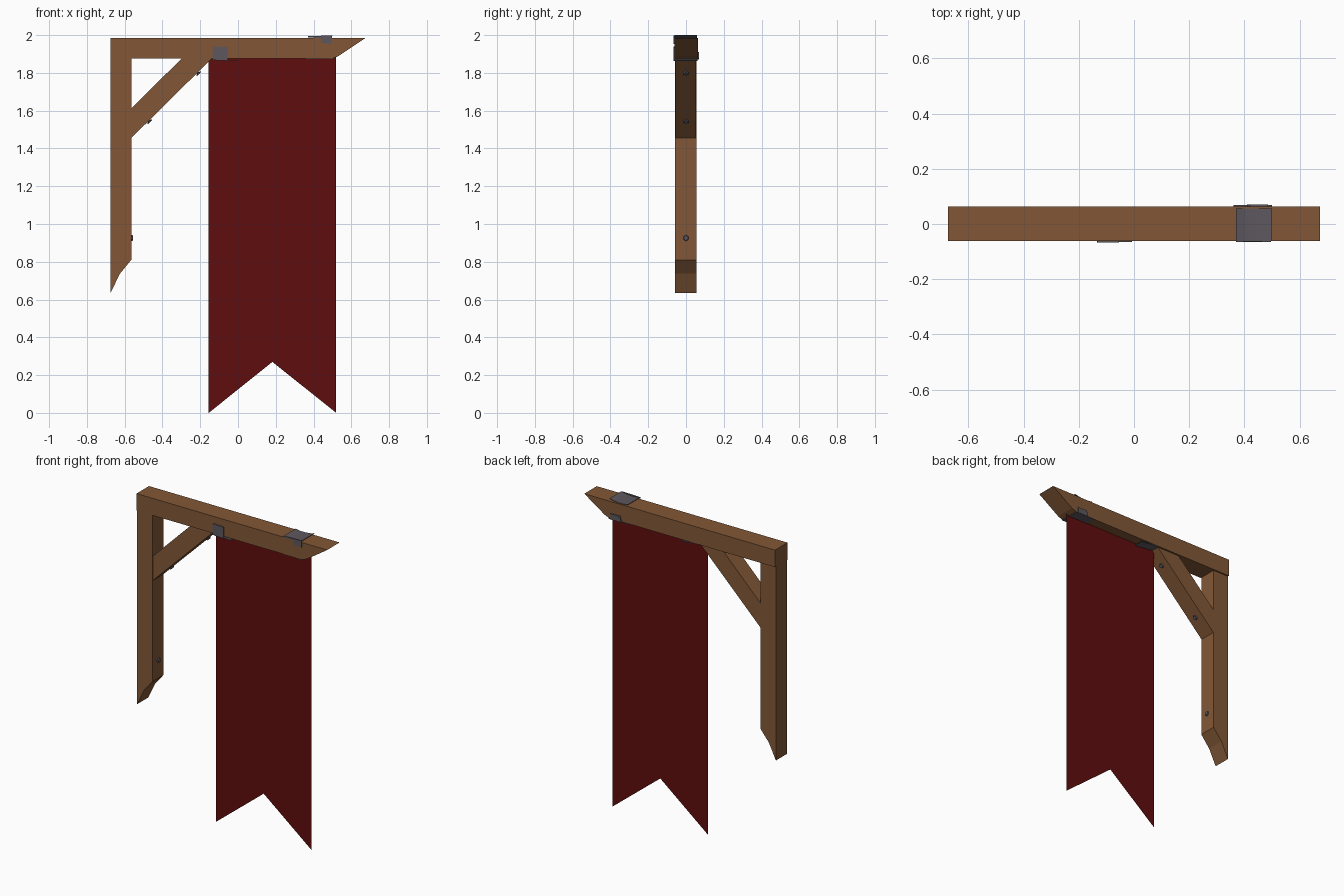
import bpy, bmesh, math
from mathutils import Vector, Matrix

if "Cube" in bpy.data.objects:
    bpy.data.objects.remove(bpy.data.objects["Cube"])


def material(name, rgb):
    m = bpy.data.materials.new(name)
    m.diffuse_color = (*rgb, 1)
    m.use_nodes = True
    m.node_tree.nodes["Principled BSDF"].inputs["Base Color"].default_value = m.diffuse_color
    return m


WOOD = material("brown wood", (0.225, 0.097, 0.037))
CLOTH = material("dark red cloth", (0.115, 0.004, 0.004))
IRON = material("grey iron", (0.11, 0.097, 0.11))


def finish(name, bm, mat):
    bmesh.ops.recalc_face_normals(bm, faces=bm.faces)
    me = bpy.data.meshes.new(name)
    bm.to_mesh(me)
    bm.free()
    me.materials.append(mat)
    ob = bpy.data.objects.new(name, me)
    bpy.context.collection.objects.link(ob)
    return ob


def prism(name, profile, y0, y1, mat):
    """Extrude an x-z outline from y0 to y1."""
    bm = bmesh.new()
    face = bm.faces.new([bm.verts.new((x, y0, z)) for x, z in profile])
    ext = bmesh.ops.extrude_face_region(bm, geom=[face])
    verts = [v for v in ext["geom"] if isinstance(v, bmesh.types.BMVert)]
    bmesh.ops.translate(bm, verts=verts, vec=(0, y1 - y0, 0))
    return finish(name, bm, mat)


def strip(name, line, y0, y1, t=0.003):
    """Thin bent iron sheet following an x-z line."""
    outline = line + [(x, z - t) for x, z in reversed(line)]
    return prism(name, outline, y0, y1, IRON)


def nail(name, pos, direction):
    """Six sided nail head on a short shank."""
    bm = bmesh.new()
    turn = Vector(direction).to_track_quat('Z', 'Y').to_matrix().to_4x4()
    for r, d, h in ((0.008, 0.015, -0.004), (0.016, 0.007, 0.006)):
        bmesh.ops.create_cone(bm, cap_ends=True, segments=6, radius1=r, radius2=r * 0.8, depth=d,
                              matrix=Matrix.Translation(pos) @ turn @ Matrix.Translation((0, 0, h)))
    finish(name, bm, IRON)


# Timber frame
prism("beam", [(-0.675, 1.985), (0.675, 1.985), (0.53, 1.888), (0.50, 1.876), (-0.675, 1.876)],
      -0.062, 0.064, WOOD)
prism("post", [(-0.675, 1.88), (-0.565, 1.88), (-0.565, 0.81), (-0.625, 0.737), (-0.675, 0.635)],
      -0.057, 0.055, WOOD)
prism("brace", [(-0.57, 1.45), (-0.57, 1.606), (-0.295, 1.88), (-0.135, 1.88)],
      -0.055, 0.053, WOOD)

# Swallow-tailed banner, a single sheet
bm = bmesh.new()
outline = [(-0.155, 1.878), (-0.155, 0.0), (0.182, 0.27), (0.52, 0.0), (0.52, 1.885)]
bm.faces.new([bm.verts.new((x, 0, z)) for x, z in outline])
finish("banner", bm, CLOTH)

# Iron clip over the beam, with a front tab
strip("top_clip", [(0.37, 1.995), (0.40, 1.989), (0.44, 1.989), (0.475, 1.993), (0.50, 2.0)], -0.062, 0.057)
prism("top_clip_tab", [(0.44, 1.958), (0.495, 1.953), (0.497, 1.998), (0.37, 1.995), (0.37, 1.987), (0.44, 1.985)],
      -0.066, -0.061, IRON)

# Iron clips under the beam, one tabbed in front and one behind
strip("inner_clip", [(-0.135, 1.877), (-0.10, 1.876), (-0.05, 1.869), (-0.008, 1.867)], -0.066, 0.062)
prism("inner_clip_tab", [(-0.135, 1.868), (-0.055, 1.864), (-0.055, 1.937), (-0.133, 1.94)],
      -0.067, -0.061, IRON)
strip("outer_clip", [(0.36, 1.876), (0.42, 1.877), (0.46, 1.876), (0.50, 1.875)], -0.062, 0.068)
prism("outer_clip_tab", [(0.41, 1.873), (0.485, 1.873), (0.485, 1.91), (0.42, 1.91)],
      0.063, 0.070, IRON)

# Nails in the brace and post
nail("brace_nail_upper", (-0.217, 1.803, -0.0) and Vector((-0.213, 0, 1.801)), (1, 0, -1))
nail("brace_nail_lower", Vector((-0.472, 0, 1.546)), (1, 0, -1))
nail("post_nail", Vector((-0.565, 0, 0.926)), (1, 0, 0))
